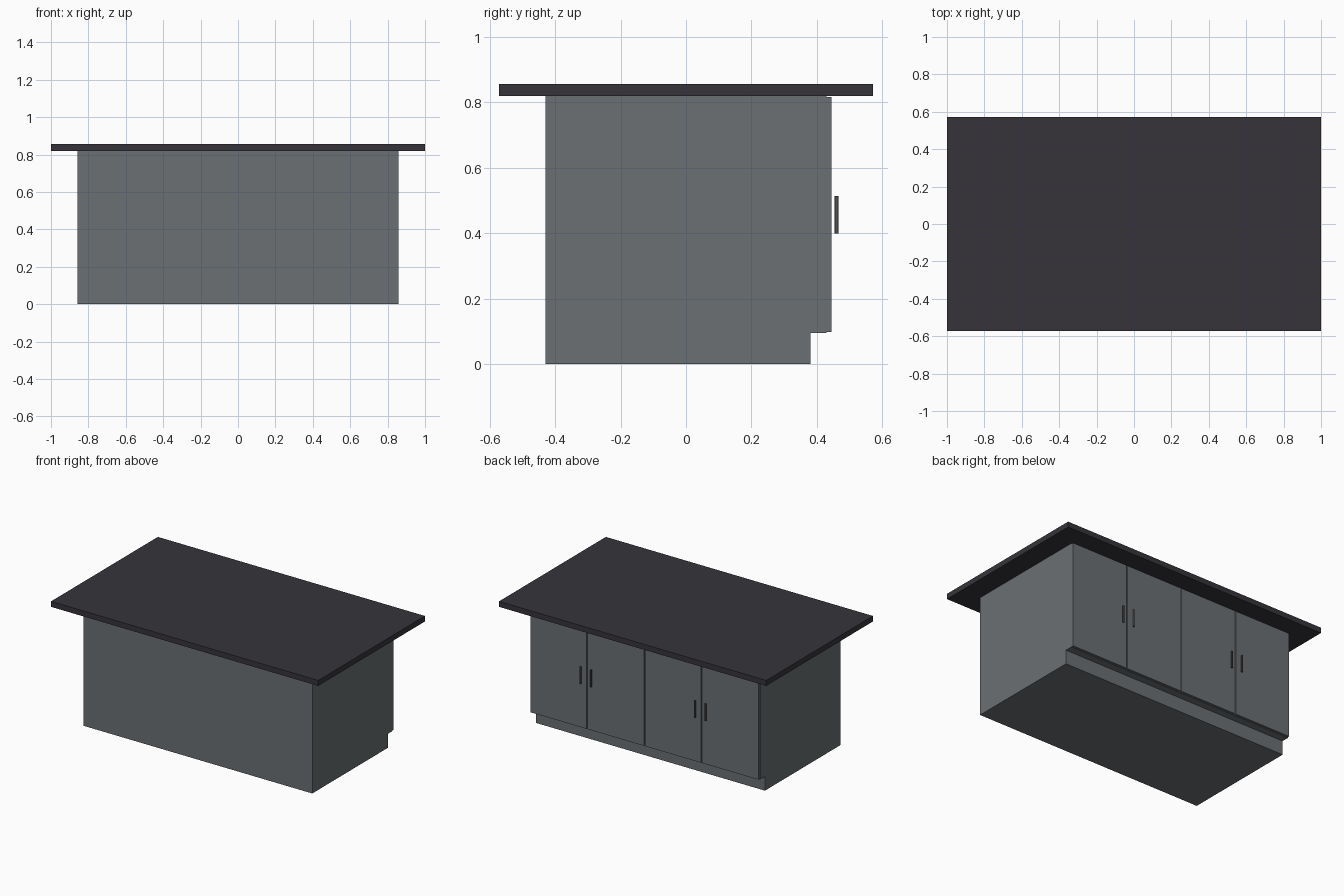
import bpy
import bmesh
from mathutils import Matrix

default = bpy.data.objects.get("Cube")
if default:
    bpy.data.objects.remove(default, do_unlink=True)


def material(name, rgb):
    mat = bpy.data.materials.new(name)
    mat.use_nodes = True
    mat.diffuse_color = (*rgb, 1)
    mat.node_tree.nodes["Principled BSDF"].inputs["Base Color"].default_value = (*rgb, 1)
    return mat


GREY = material("painted grey", (0.145, 0.16, 0.17))
STONE = material("dark stone", (0.037, 0.034, 0.042))
METAL = material("dark metal", (0.09, 0.08, 0.08))


def finish(name, bm, mat):
    bmesh.ops.recalc_face_normals(bm, faces=bm.faces)
    mesh = bpy.data.meshes.new(name)
    bm.to_mesh(mesh)
    bm.free()
    mesh.materials.append(mat)
    obj = bpy.data.objects.new(name, mesh)
    bpy.context.collection.objects.link(obj)
    return obj


def box(name, low, high, mat):
    bm = bmesh.new()
    size = [h - l for l, h in zip(low, high)]
    centre = [(h + l) / 2 for l, h in zip(low, high)]
    bmesh.ops.create_cube(bm, size=1, matrix=Matrix.Translation(centre) @ Matrix.Diagonal((*size, 1)))
    return finish(name, bm, mat)


HALF = 0.857      # half width of the cabinet
BACK = 0.43       # cabinet face behind the doors
TOP = 0.82        # underside of the worktop
KICK = 0.095      # height of the toe kick

# Cabinet body: side profile with toe kick, extruded across the width
bm = bmesh.new()
profile = [(-BACK, 0), (0.38, 0), (0.38, KICK), (BACK, KICK), (BACK, TOP), (-BACK, TOP)]
side = bm.faces.new([bm.verts.new((-HALF, y, z)) for y, z in profile])
moved = bmesh.ops.extrude_face_region(bm, geom=[side])["geom"]
bmesh.ops.translate(bm, vec=(2 * HALF, 0, 0), verts=[v for v in moved if isinstance(v, bmesh.types.BMVert)])
finish("cabinet_body", bm, GREY)

# Overhanging worktop
box("worktop", (-1, -0.571, TOP), (1, 0.571, 0.857), STONE)

# Four doors with narrow gaps
width = HALF / 2
gap = 0.003
for i in range(4):
    x = -HALF + i * width
    box(f"door_{i + 1}", (x + gap, BACK, KICK + 0.003), (x + width - gap, 0.445, TOP - 0.003), GREY)

# Upright bar handles, a pair at the meeting edges of each double door
for pair in (-1, 1):
    for offset in (-1, 1):
        bm = bmesh.new()
        bmesh.ops.create_cone(bm, cap_ends=True, segments=16, radius1=0.0055, radius2=0.0055, depth=0.115,
                              matrix=Matrix.Translation((pair * width + offset * 0.04, 0.46, 0.457)))
        handle = finish(f"handle_{'left' if pair > 0 else 'right'}_{'outer' if pair == offset else 'inner'}", bm, METAL)
        bpy.ops.object.select_all(action="DESELECT")
        handle.select_set(True)
        bpy.context.view_layer.objects.active = handle
        bpy.ops.object.shade_smooth_by_angle()
